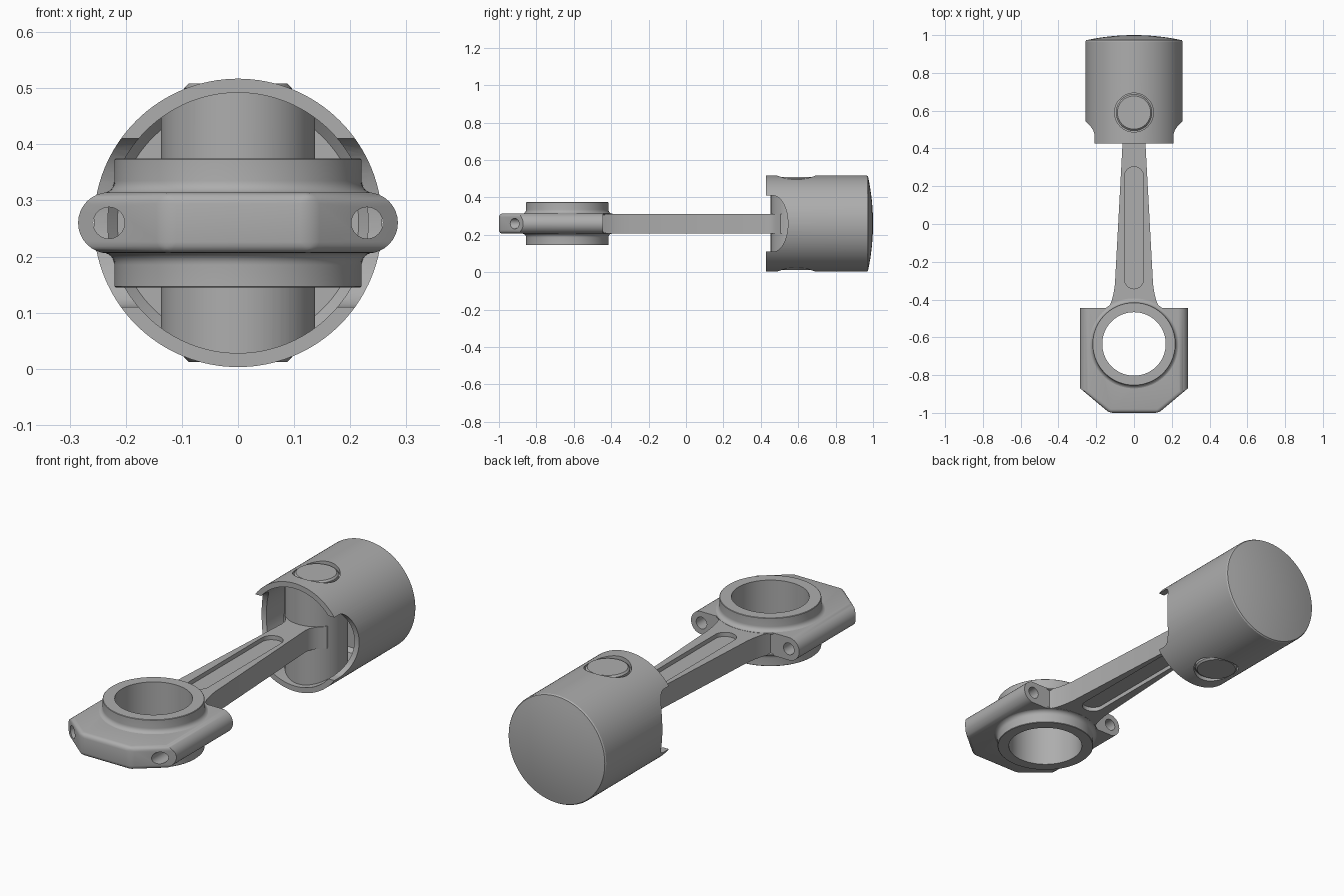
import bpy, bmesh, math
from mathutils import Matrix, Vector

if "Cube" in bpy.data.objects:
    bpy.data.objects.remove(bpy.data.objects["Cube"])

MID = 0.26          # height of the central plane
PIN_Y = 0.59        # wrist pin axis
BIG_Y = -0.635      # crank bore axis
HALF = 0.054        # half thickness of the big end block

steel = bpy.data.materials.new("grey steel")
steel.use_nodes = True
grey = (0.42, 0.42, 0.42, 1)
steel.diffuse_color = grey
steel.node_tree.nodes["Principled BSDF"].inputs["Base Color"].default_value = grey

ALONG_Y = Matrix.Rotation(-math.pi / 2, 4, 'X')
ALONG_X = Matrix(((0, 0, 1, 0), (1, 0, 0, 0), (0, 1, 0, 0), (0, 0, 0, 1)))


def finish(bm, name, loc, turn=Matrix()):
    bmesh.ops.transform(bm, matrix=Matrix.Translation(loc) @ turn, verts=bm.verts)
    bmesh.ops.recalc_face_normals(bm, faces=bm.faces)
    mesh = bpy.data.meshes.new(name)
    bm.to_mesh(mesh)
    bm.free()
    mesh.materials.append(steel)
    obj = bpy.data.objects.new(name, mesh)
    bpy.context.collection.objects.link(obj)
    return obj


def lathe(name, profile, loc, turn=Matrix(), steps=96, closed=False):
    """Spin a (radius, height) profile about its axis."""
    bm = bmesh.new()
    vs = [bm.verts.new((r, 0, h)) for r, h in profile]
    pairs = list(zip(vs, vs[1:])) + ([(vs[-1], vs[0])] if closed else [])
    es = [bm.edges.new(p) for p in pairs]
    bmesh.ops.spin(bm, geom=vs + es, axis=(0, 0, 1), cent=(0, 0, 0),
                   angle=2 * math.pi, steps=steps)
    bmesh.ops.remove_doubles(bm, verts=bm.verts, dist=1e-5)
    return finish(bm, name, loc, turn)


def cylinder(name, r, half, loc, turn=Matrix(), steps=96):
    return lathe(name, [(0, -half), (r, -half), (r, half), (0, half)], loc, turn, steps)


def prism(name, outline, low, high, loc=(0, 0, 0), turn=Matrix(), bevel=None):
    """Extrude an outline; bevel is a rule choosing the edges to round."""
    bm = bmesh.new()
    face = bm.faces.new([bm.verts.new((x, y, low)) for x, y in outline])
    ext = bmesh.ops.extrude_face_region(bm, geom=[face])
    top = [v for v in ext["geom"] if isinstance(v, bmesh.types.BMVert)]
    bmesh.ops.translate(bm, vec=(0, 0, high - low), verts=top)
    if bevel:
        bmesh.ops.bevel(bm, geom=[e for e in bm.edges if bevel(e)], offset=0.02,
                        segments=4, profile=0.5, affect='EDGES')
    return finish(bm, name, loc, turn)


def boolean(obj, tool, op='DIFFERENCE', keep=False):
    mod = obj.modifiers.new("cut", 'BOOLEAN')
    mod.operation, mod.solver, mod.object = op, 'EXACT', tool
    bpy.context.view_layer.objects.active = obj
    bpy.ops.object.modifier_apply(modifier=mod.name)
    if not keep:
        bpy.data.objects.remove(tool)


def arc(cx, cy, rx, ry, start, end, n):
    return [(cx + rx * math.cos(math.radians(start + (end - start) * i / n)),
             cy + ry * math.sin(math.radians(start + (end - start) * i / n)))
            for i in range(n + 1)]


def stadium(half_length, r, n=16):
    """Slot outline, long along its first axis."""
    return arc(half_length - r, 0, r, r, -90, 90, n) + arc(r - half_length, 0, r, r, 90, 270, n)


# Piston: hollow cup with a gently domed crown
R = 0.257
dome = [(R * 0.985 * t / 8, 1.0 - 0.027 * (t / 8) ** 2) for t in range(8, -1, -1)]
piston = lathe("piston", [(0, 0.86), (0.215, 0.86), (0.232, 0.843), (0.232, 0.427),
                          (R, 0.427), (R, 0.967)] + dome, (0, 0, MID), ALONG_Y, 128)

# Rounded skirt reliefs on both sides, and the pin hole
relief = [(0.3, -0.15)] + arc(0.465, 0, 0.08, 0.15, -90, 90, 24) + [(0.3, 0.15)]
for side in (-1, 1):
    boolean(piston, prism("skirt_relief", relief, -0.15, 0.15, (side * 0.3, 0, MID), ALONG_X))
boolean(piston, cylinder("pin_hole", 0.103, 0.4, (0, PIN_Y, MID)))

# Pin boss trimmed to follow the piston bore
boss = cylinder("pin_boss", 0.137, 0.3, (0, PIN_Y, MID))
boolean(boss, cylinder("boss_envelope", 0.238, 0.5, (0, PIN_Y, MID), ALONG_Y), 'INTERSECT')

# Wrist pin with chamfered ends
pin = lathe("wrist_pin", [(0, -0.248), (0.088, -0.248), (0.096, -0.24), (0.096, 0.24),
                          (0.088, 0.248), (0, 0.248)], (0, PIN_Y, MID))

# Connecting rod: tapered beam flared at both ends
flank = [(0.16, -0.5), (0.135, -0.445), (0.118, -0.405), (0.108, -0.365), (0.101, -0.32),
         (0.061, 0.42), (0.065, 0.445), (0.077, 0.468), (0.095, 0.488), (0.115, 0.505),
         (0.115, PIN_Y)]
rod = prism("connecting_rod", flank + [(-x, y) for x, y in reversed(flank)],
            -0.052, 0.052, (0, 0, MID))

# Long rounded pockets in the top and bottom of the beam
for side in (-1, 1):
    boolean(rod, prism("beam_pocket", stadium(0.323, 0.05), -0.02, 0.02,
                       (0, -0.02, MID + side * 0.052), Matrix.Rotation(math.pi / 2, 4, 'Z')))

# Big end block: angled front with softened edges, fully rounded sides
front = [(0.4, -0.445), (0.4, -0.774), (0.13, -1.0)]


def front_edge(e):
    return all(v.co.y < -0.7 for v in e.verts) and any(abs(v.co.x) < 0.2 for v in e.verts)


block = prism("big_end_block", front + [(-x, y) for x, y in reversed(front)],
              -HALF, HALF, (0, 0, MID), bevel=front_edge)
boolean(block, prism("side_rounding", stadium(0.285, HALF + 0.0005), -1.2, 1.2,
                     (0, 0, MID), ALONG_Y), 'INTERSECT')

# Bearing ring with a fillet running into the block on both faces
upper = [(0.168, 0.115), (0.218, 0.115), (0.22, 0.113)]
upper += arc(0.242, 0.075, 0.022, 0.022, 180, 270, 6) + [(0.242, 0.048), (0.222, 0.04)]
ring = lathe("bearing_ring", upper + [(r, -h) for r, h in reversed(upper)],
             (0, BIG_Y, MID), closed=True)

# Crank bore through block and rod
bore = cylinder("crank_bore", 0.18, 0.3, (0, BIG_Y, MID))
boolean(rod, bore, keep=True)
boolean(block, bore)

# Bolt holes along the length of the big end
for side in (-1, 1):
    hole = cylinder("bolt_hole", 0.028, 0.5, (side * 0.23, -0.7, MID), ALONG_Y, 32)
    boolean(ring, hole, keep=True)
    boolean(block, hole)

# Smooth shading with crisp edges
bpy.ops.object.select_all(action='DESELECT')
for obj in (piston, boss, pin, rod, block, ring):
    obj.select_set(True)
bpy.context.view_layer.objects.active = piston
bpy.ops.object.shade_smooth_by_angle(angle=math.radians(30))
